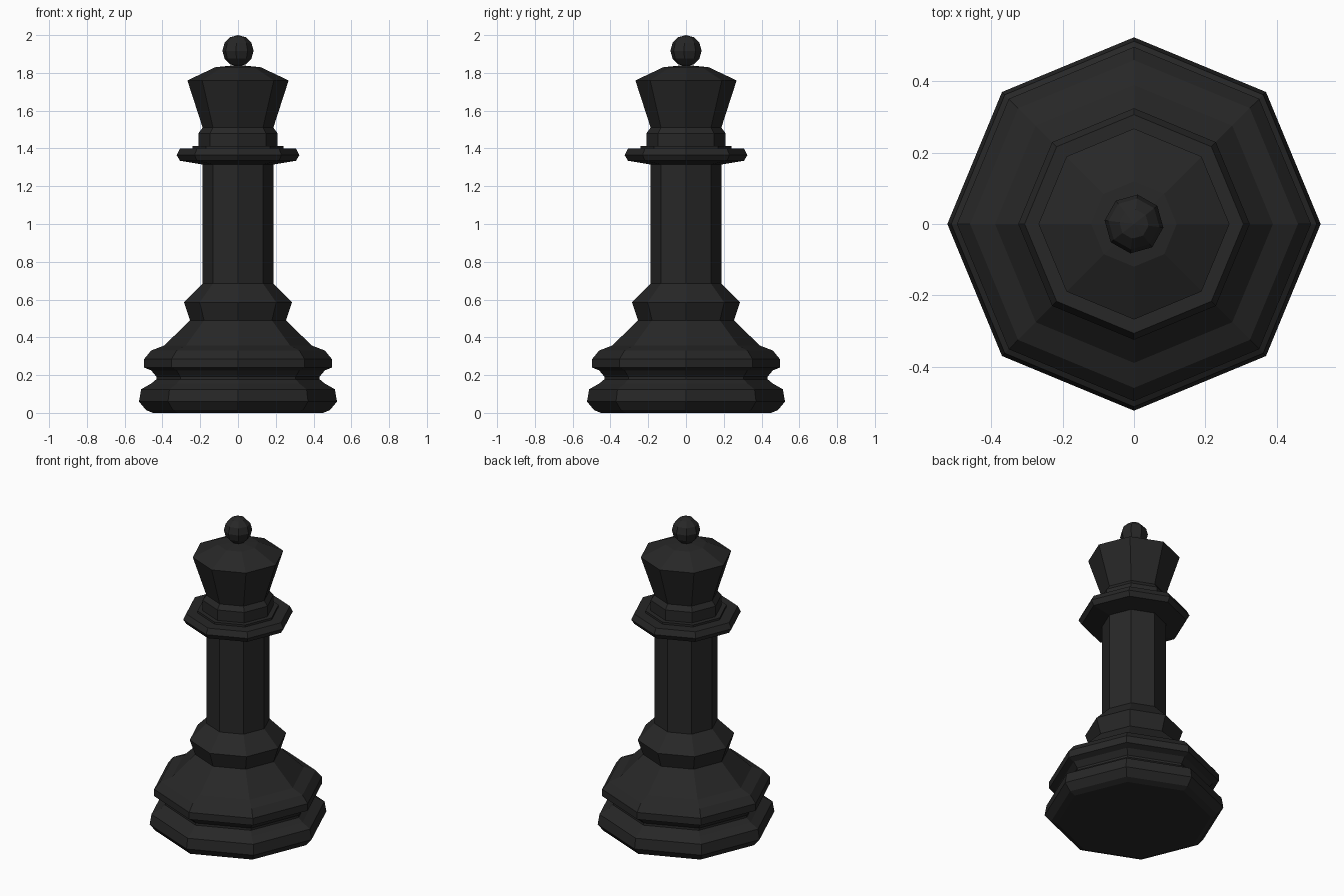
import bpy, bmesh, math

if "Cube" in bpy.data.objects:
    bpy.data.objects.remove(bpy.data.objects["Cube"])

SIDES = 8
dark = bpy.data.materials.new("black_paint")
dark.diffuse_color = (0.02, 0.02, 0.02, 1)
dark.use_nodes = True
dark.node_tree.nodes["Principled BSDF"].inputs["Base Color"].default_value = dark.diffuse_color


def finish(name, bm):
    bmesh.ops.recalc_face_normals(bm, faces=bm.faces)
    mesh = bpy.data.meshes.new(name)
    bm.to_mesh(mesh)
    bm.free()
    mesh.materials.append(dark)
    obj = bpy.data.objects.new(name, mesh)
    bpy.context.collection.objects.link(obj)
    return obj


def lathe(name, profile):
    """Turn (radius, height) points into an eight-sided flat-faced part."""
    bm = bmesh.new()
    verts = [bm.verts.new((r, 0, z)) for r, z in profile]
    edges = [bm.edges.new(pair) for pair in zip(verts, verts[1:])]
    bmesh.ops.spin(bm, geom=verts + edges, cent=(0, 0, 0), axis=(0, 0, 1),
                   angle=2 * math.pi, steps=SIDES, use_merge=True)
    bmesh.ops.remove_doubles(bm, verts=bm.verts, dist=1e-4)
    # make sure the outside faces outward on open parts too
    bm.normal_update()
    obj = finish(name, bm)
    # flip if the majority of the side faces point at the axis
    facing = sum((p.center.x * p.normal.x + p.center.y * p.normal.y) * p.area
                 for p in obj.data.polygons)
    if facing < 0:
        obj.data.flip_normals()
    return obj


# stepped foot with its groove, rounded band and sloping shoulder
lathe("base", [(0, 0), (.45, 0), (.487, .015), (.524, .06), (.513, .125),
               (.46, .155), (.432, .178), (.432, .192), (.46, .225),
               (.497, .24), (.497, .285), (.46, .33), (.39, .357),
               (.254, .49)])

# flared ring and straight column
lathe("stem", [(.254, .49), (.286, .585), (.187, .685), (.187, 1.315)])

# wide collar with small steps
lathe("collar", [(.187, 1.315), (.307, 1.335), (.325, 1.365), (.307, 1.40),
                 (.24, 1.40), (.24, 1.413), (.21, 1.413), (.21, 1.48),
                 (.187, 1.51)])

# flared head with a low roof
lathe("crown", [(.187, 1.51), (.268, 1.76), (.12, 1.83), (0, 1.842)])

# round finial, turned slightly against the body
bm = bmesh.new()
bmesh.ops.create_uvsphere(bm, u_segments=SIDES, v_segments=6, radius=.083)
knob = finish("finial", bm)
knob.location.z = 1.917
knob.rotation_euler.z = math.radians(-7)
